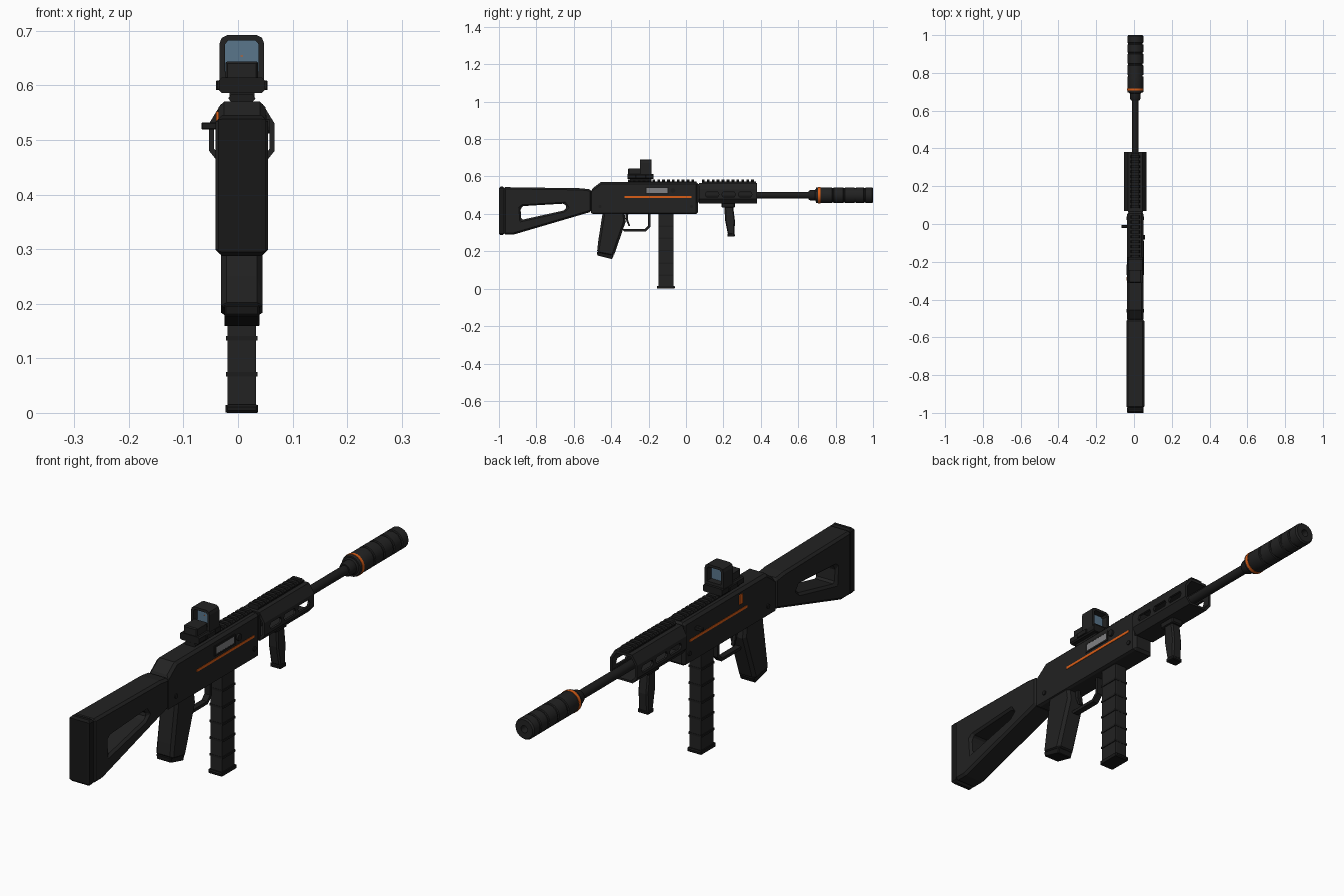
import bpy, bmesh, math
from mathutils import Vector

cube = bpy.data.objects.get("Cube")
if cube:
    bpy.data.objects.remove(cube)

CX = 0.007   # centre plane of the body
BORE = 0.50  # height of the barrel axis


def material(name, rgb):
    m = bpy.data.materials.new(name)
    m.use_nodes = True
    m.diffuse_color = (*rgb, 1)
    m.node_tree.nodes["Principled BSDF"].inputs["Base Color"].default_value = (*rgb, 1)
    return m


POLYMER = material("black polymer", (0.016, 0.016, 0.016))
METAL = material("dark metal", (0.012, 0.012, 0.012))
RUBBER = material("black rubber", (0.009, 0.009, 0.009))
ORANGE = material("orange", (0.7, 0.11, 0.008))
STEEL = material("bare steel", (0.22, 0.22, 0.23))
GLASS = material("blue glass", (0.10, 0.18, 0.26))


def finish(name, bm, mat):
    bmesh.ops.recalc_face_normals(bm, faces=bm.faces)
    me = bpy.data.meshes.new(name)
    bm.to_mesh(me)
    bm.free()
    me.materials.append(mat)
    ob = bpy.data.objects.new(name, me)
    bpy.context.collection.objects.link(ob)
    return ob


def prism(name, outline, lo, hi, mat, bevel=0, axis="x", hole=None):
    """Extrude a (y, z) outline along x, or an (x, z) outline along y."""
    bm = bmesh.new()
    place = (lambda p: (lo + CX, p[0], p[1])) if axis == "x" else (lambda p: (p[0] + CX, lo, p[1]))
    edges = []
    for ring in (outline, hole or []):
        vs = [bm.verts.new(place(p)) for p in ring]
        edges += [bm.edges.new((vs[i - 1], vs[i])) for i in range(len(vs))]
    bmesh.ops.triangle_fill(bm, edges=edges, use_beauty=True)
    ext = bmesh.ops.extrude_face_region(bm, geom=bm.faces[:], use_keep_orig=True)
    step = Vector((hi - lo, 0, 0)) if axis == "x" else Vector((0, hi - lo, 0))
    bmesh.ops.translate(bm, vec=step, verts=[v for v in ext["geom"] if isinstance(v, bmesh.types.BMVert)])
    ob = finish(name, bm, mat)
    if bevel:
        b = ob.modifiers.new("Bevel", "BEVEL")
        b.width, b.segments, b.limit_method = bevel, 1, "ANGLE"
        b.angle_limit = math.radians(40)
    return ob


def rect(a0, a1, z0, z1):
    return [(a0, z0), (a1, z0), (a1, z1), (a0, z1)]


def cut_rect(half, z0, z1, c):
    """Rectangle across x with its corners cut off."""
    return [(-half + c, z0), (half - c, z0), (half, z0 + c), (half, z1 - c),
            (half - c, z1), (-half + c, z1), (-half, z1 - c), (-half, z0 + c)]


def box(name, x0, x1, y0, y1, z0, z1, mat, bevel=0):
    return prism(name, rect(y0, y1, z0, z1), x0, x1, mat, bevel)


def lathe(name, profile, mat, sides=24):
    """Turn a (y, radius) profile about the barrel axis."""
    bm = bmesh.new()
    vs = [bm.verts.new((CX + r, y, BORE)) for y, r in profile]
    es = [bm.edges.new(pair) for pair in zip(vs, vs[1:])]
    bmesh.ops.spin(bm, geom=vs + es, cent=(CX, 0, BORE), axis=(0, 1, 0),
                   angle=math.tau, steps=sides)
    bmesh.ops.remove_doubles(bm, verts=bm.verts, dist=1e-5)
    ob = finish(name, bm, mat)
    ob.data.shade_smooth()
    ob.data.set_sharp_from_angle(angle=math.radians(30))
    return ob


def pin(name, side, y, z, r, mat, reach=0.004):
    """Round stud on the receiver wall."""
    ring = [(y + r * math.cos(a * math.tau / 12), z + r * math.sin(a * math.tau / 12)) for a in range(12)]
    return prism(name, ring, side * 0.04, side * (0.043 + reach), mat)


# Stock with a see-through cutout and a butt pad
prism("stock", [(-0.975, 0.29), (-0.92, 0.29), (-0.505, 0.412), (-0.505, 0.53), (-0.56, 0.537),
                (-0.975, 0.543)], -0.048, 0.048, POLYMER, 0.009,
      hole=[(-0.88, 0.368), (-0.655, 0.418), (-0.636, 0.435), (-0.65, 0.455), (-0.87, 0.442), (-0.885, 0.43)])
box("butt_pad", -0.044, 0.044, -1.0, -0.972, 0.287, 0.546, RUBBER, 0.008)

# Receiver, with stripe and pins on both sides
prism("receiver", [(-0.508, 0.40), (0.065, 0.40), (0.065, 0.57), (-0.455, 0.57), (-0.508, 0.53)],
      -0.043, 0.043, POLYMER, 0.01)
for side, word in ((-1, "right"), (1, "left")):
    prism(f"{word}_stripe", rect(-0.33, 0.03, 0.485, 0.495), side * 0.04, side * 0.0445, ORANGE)
    for i, y in enumerate((-0.46, 0.03)):
        pin(f"{word}_pin_{i + 1}", side, y, 0.44, 0.009, METAL)

# Ejection port, assist knob, charging handle and selector
prism("port_frame", rect(-0.22, -0.09, 0.505, 0.545), 0.04, 0.046, METAL, hole=rect(-0.21, -0.10, 0.512, 0.538))
box("port_cover", 0.04, 0.0455, -0.21, -0.10, 0.512, 0.538, STEEL)
pin("assist_knob", 1, -0.07, 0.525, 0.013, METAL, 0.008)
box("charging_handle", -0.074, -0.04, -0.02, -0.005, 0.519, 0.532, METAL, 0.002)
box("selector", -0.047, -0.04, -0.30, -0.28, 0.515, 0.552, ORANGE)

# Hollow handguard with three vents on each side
guard = prism("handguard", [(-0.04, 0.455), (0.04, 0.455), (0.06, 0.48), (0.06, 0.53), (0.038, 0.566),
                            (-0.038, 0.566), (-0.06, 0.53), (-0.06, 0.48)], 0.07, 0.38, POLYMER, axis="y",
              hole=[(-0.034, 0.463), (0.034, 0.463), (0.051, 0.484), (0.051, 0.527), (0.032, 0.556),
                    (-0.032, 0.556), (-0.051, 0.527), (-0.051, 0.484)])
for i in range(3):
    y = 0.11 + i * 0.088
    cutter = prism("vent_cutter", [(y, 0.491), (y + 0.06, 0.491), (y + 0.067, 0.504), (y + 0.06, 0.517),
                                   (y, 0.517), (y - 0.007, 0.504)], -0.1, 0.1, POLYMER)
    mod = guard.modifiers.new("Vent", "BOOLEAN")
    mod.object, mod.operation, mod.solver = cutter, "DIFFERENCE", "EXACT"
    cut = bpy.data.meshes.new_from_object(guard.evaluated_get(bpy.context.evaluated_depsgraph_get()))
    guard.modifiers.clear()
    guard.data = cut
    bpy.data.objects.remove(cutter)
box("handguard_collar", -0.04, 0.04, 0.06, 0.075, 0.46, 0.56, METAL)

# Toothed top rails
for name, start, end in (("receiver_rail", -0.31, 0.055), ("handguard_rail", 0.085, 0.375)):
    box(name, -0.02, 0.02, start, end, 0.56, 0.574, METAL)
    count = round((end - start) / 0.026)
    for i in range(count):
        y = start + i * (end - start) / count
        prism(f"{name}_tooth_{i + 1}", [(-0.02, 0.57), (0.02, 0.57), (0.025, 0.576), (0.019, 0.584),
                                        (-0.019, 0.584), (-0.025, 0.576)], y, y + 0.015, METAL, axis="y")

# Barrel and suppressor
lathe("barrel", [(0.05, 0), (0.05, 0.018), (0.67, 0.018), (0.67, 0)], METAL)
lathe("barrel_collar", [(0.655, 0), (0.655, 0.023), (0.665, 0.028), (0.69, 0.028), (0.70, 0.04), (0.70, 0)], METAL)
can = [(0.695, 0), (0.695, 0.04), (0.70, 0.042)]
for y in (0.785, 0.845, 0.905, 0.955):
    can += [(y - 0.005, 0.042), (y - 0.003, 0.038), (y + 0.003, 0.038), (y + 0.005, 0.042)]
can += [(0.994, 0.042), (1.0, 0.037), (1.0, 0.014), (0.96, 0.014), (0.96, 0)]
lathe("suppressor", can, POLYMER)
lathe("suppressor_ring", [(0.706, 0.038), (0.706, 0.0435), (0.718, 0.0435), (0.718, 0.038)], ORANGE)

# Magazine with ribs and floor plate
box("magazine", -0.026, 0.026, -0.147, -0.067, 0.01, 0.41, POLYMER, 0.004)
for i in range(5):
    box(f"magazine_rib_{i + 1}", -0.029, 0.029, -0.148, -0.066, 0.067 + i * 0.066, 0.075 + i * 0.066, METAL)
box("magazine_floor", -0.03, 0.03, -0.156, -0.059, 0, 0.015, RUBBER, 0.004)

# Pistol grip, trigger and guard
prism("pistol_grip", [(-0.445, 0.41), (-0.33, 0.41), (-0.322, 0.36), (-0.386, 0.175), (-0.476, 0.192),
                      (-0.47, 0.25)], -0.038, 0.038, POLYMER, 0.01)
prism("grip_cap", [(-0.474, 0.178), (-0.395, 0.158), (-0.386, 0.18), (-0.476, 0.198)],
      -0.032, 0.032, RUBBER, 0.003)
prism("trigger_guard", [(-0.345, 0.32), (-0.33, 0.307), (-0.215, 0.307), (-0.19, 0.332), (-0.19, 0.405),
                        (-0.202, 0.405), (-0.202, 0.337), (-0.22, 0.319), (-0.33, 0.319)],
      -0.012, 0.012, METAL)
prism("trigger", [(-0.325, 0.405), (-0.308, 0.405), (-0.311, 0.37), (-0.298, 0.335), (-0.308, 0.337),
                  (-0.322, 0.37)], -0.006, 0.006, METAL)

# Front hand grip
box("hand_grip_mount", -0.025, 0.025, 0.19, 0.262, 0.435, 0.46, METAL, 0.004)
prism("hand_grip", [(0.206, 0.44), (0.252, 0.44), (0.262, 0.36), (0.258, 0.285), (0.224, 0.29),
                    (0.208, 0.37)], -0.021, 0.021, POLYMER, 0.006)
box("hand_grip_cap", -0.023, 0.023, 0.221, 0.261, 0.279, 0.293, RUBBER, 0.003)

# Reflex sight
prism("sight_neck", cut_rect(0.023, 0.57, 0.592, 0.006), -0.30, -0.185, METAL, axis="y")
prism("sight_mount", cut_rect(0.042, 0.586, 0.614, 0.005), -0.313, -0.175, METAL, axis="y")
for side, word in ((-1, "right"), (1, "left")):
    box(f"sight_{word}_clamp", side * 0.04, side * 0.047, -0.27, -0.215, 0.591, 0.609, METAL, 0.002)
box("sight_emitter", -0.03, 0.03, -0.31, -0.24, 0.61, 0.644, POLYMER, 0.004)
prism("sight_housing", [(-0.041, 0.61), (0.041, 0.61), (0.041, 0.676), (0.037, 0.687), (0.027, 0.692),
                        (-0.027, 0.692), (-0.037, 0.687), (-0.041, 0.676)], -0.245, -0.185, POLYMER,
      axis="y", hole=[(-0.031, 0.625), (0.031, 0.625), (0.031, 0.675), (0.025, 0.682),
                      (-0.025, 0.682), (-0.031, 0.675)])
box("sight_lens", -0.032, 0.032, -0.218, -0.212, 0.622, 0.683, GLASS)
box("sight_dot", -0.002, 0.002, -0.2195, -0.2175, 0.653, 0.655, ORANGE)
